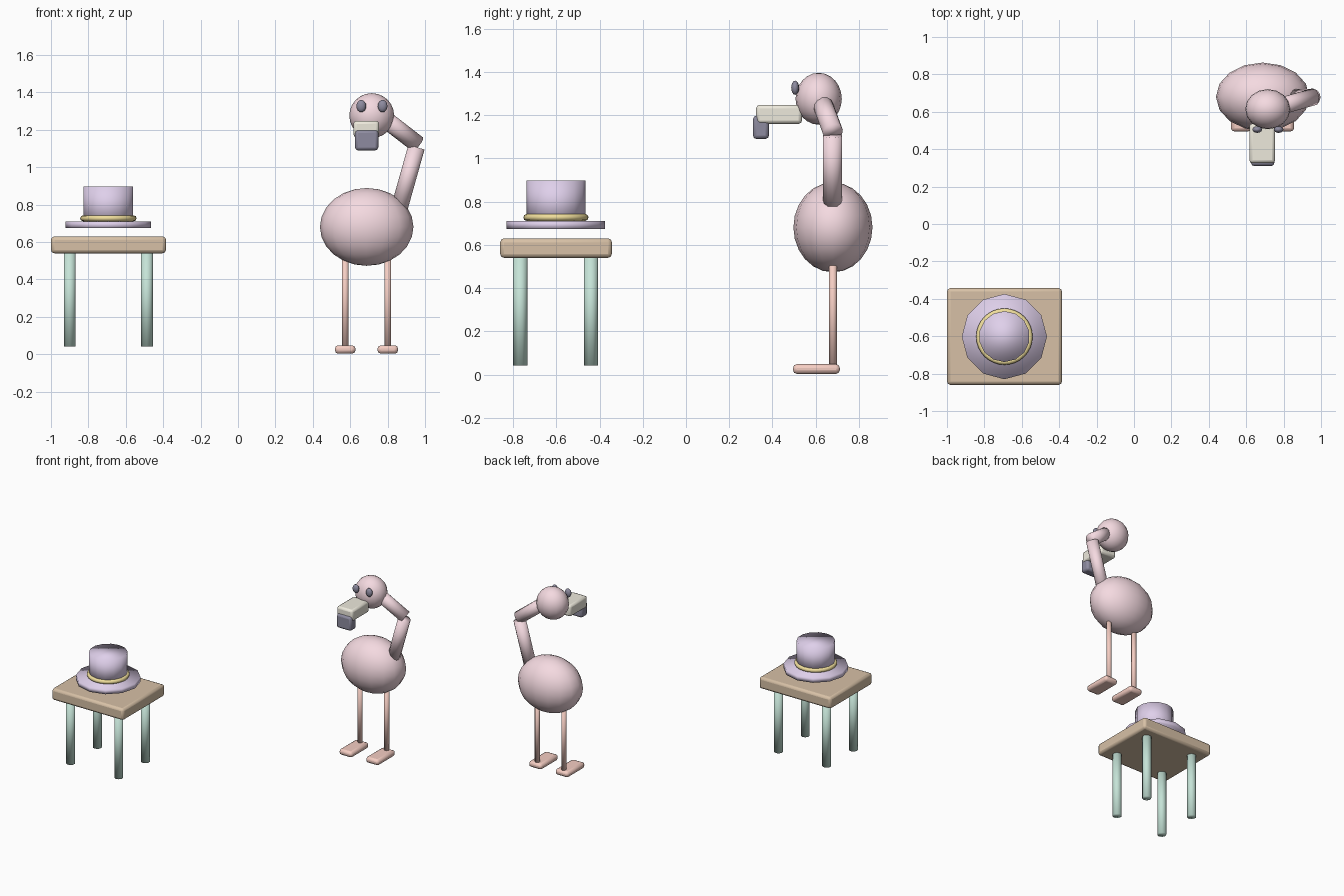
import bpy
import math
from mathutils import Vector

if "Cube" in bpy.data.objects:
    bpy.data.objects.remove(bpy.data.objects["Cube"])

mats = {}


def finish(name, color, angle=180):
    ob = bpy.context.object
    ob.name = name
    if color not in mats:
        m = bpy.data.materials.new("paint")
        m.diffuse_color = (*color, 1)
        m.use_nodes = True
        m.node_tree.nodes["Principled BSDF"].inputs["Base Color"].default_value = m.diffuse_color
        mats[color] = m
    ob.data.materials.append(mats[color])
    if angle >= 180:
        bpy.ops.object.shade_smooth()
    else:
        bpy.ops.object.shade_smooth_by_angle(angle=math.radians(angle))
    return ob


def tube(name, a, b, r, color, sides=12):
    a, b = Vector(a), Vector(b)
    d = b - a
    bpy.ops.mesh.primitive_cylinder_add(
        vertices=sides, radius=r, depth=d.length, location=(a + b) / 2,
        rotation=Vector((0, 0, 1)).rotation_difference(d).to_euler())
    return finish(name, color)


def ball(name, loc, radii, color, segs=16, rings=12):
    bpy.ops.mesh.primitive_uv_sphere_add(segments=segs, ring_count=rings, radius=1, location=loc)
    bpy.context.object.scale = radii
    bpy.ops.object.transform_apply(location=False, rotation=False, scale=True)
    return finish(name, color)


def box(name, lo, hi, bevel, color):
    lo, hi = Vector(lo), Vector(hi)
    bpy.ops.mesh.primitive_cube_add(size=1, location=(lo + hi) / 2)
    bpy.context.object.scale = hi - lo
    bpy.ops.object.transform_apply(location=False, rotation=False, scale=True)
    mod = bpy.context.object.modifiers.new("bevel", 'BEVEL')
    mod.width = bevel
    mod.segments = 2
    return finish(name, color, 40)


WOOD = (0.68, 0.53, 0.38)
MINT = (0.56, 0.77, 0.68)
LILAC = (0.74, 0.63, 0.83)
GOLD = (0.87, 0.73, 0.33)
PINK = (0.91, 0.70, 0.75)
CORAL = (0.91, 0.61, 0.54)
CREAM = (0.85, 0.82, 0.72)
DARK = (0.27, 0.26, 0.35)

# Table
box("table_top", (-1, -0.86, 0.54), (-0.385, -0.343, 0.63), 0.018, WOOD)
for x in (-0.90, -0.487):
    for y in (-0.767, -0.44):
        tube("table_leg", (x, y, 0.042), (x, y, 0.55), 0.033, MINT, 10)

# Hat
hx, hy = -0.693, -0.602
tube("hat_brim", (hx, hy, 0.674), (hx, hy, 0.71), 0.228, LILAC, 12)
tube("hat_crown", (hx, hy, 0.70), (hx, hy, 0.898), 0.136, LILAC, 14)
bpy.ops.mesh.primitive_torus_add(major_segments=32, minor_segments=8, major_radius=0.135,
                                 minor_radius=0.016, location=(hx, hy, 0.727))
finish("hat_band", GOLD)

# Bird body, neck and head
ball("body", (0.688, 0.68, 0.681), (0.25, 0.183, 0.208), PINK)
tube("lower_neck", (0.864, 0.678, 0.787), (0.954, 0.678, 1.107), 0.045, PINK)
tube("upper_neck", (0.961, 0.68, 1.122), (0.75, 0.62, 1.285), 0.047, PINK)
ball("head", (0.715, 0.614, 1.276), (0.12, 0.107, 0.12), PINK)
for x in (0.659, 0.773):
    ball("eye", (x, 0.505, 1.327), (0.026, 0.018, 0.033), DARK, 12, 8)

# Beak
box("beak", (0.617, 0.325, 1.16), (0.754, 0.537, 1.248), 0.016, CREAM)
box("beak_tip", (0.626, 0.31, 1.09), (0.75, 0.384, 1.198), 0.016, DARK)

# Bird legs and feet
for x in (0.573, 0.801):
    tube("bird_leg", (x, 0.68, 0.03), (x, 0.68, 0.55), 0.0185, CORAL, 10)
    box("foot", (x - 0.055, 0.495, 0.003), (x + 0.055, 0.712, 0.048), 0.018, CORAL)
